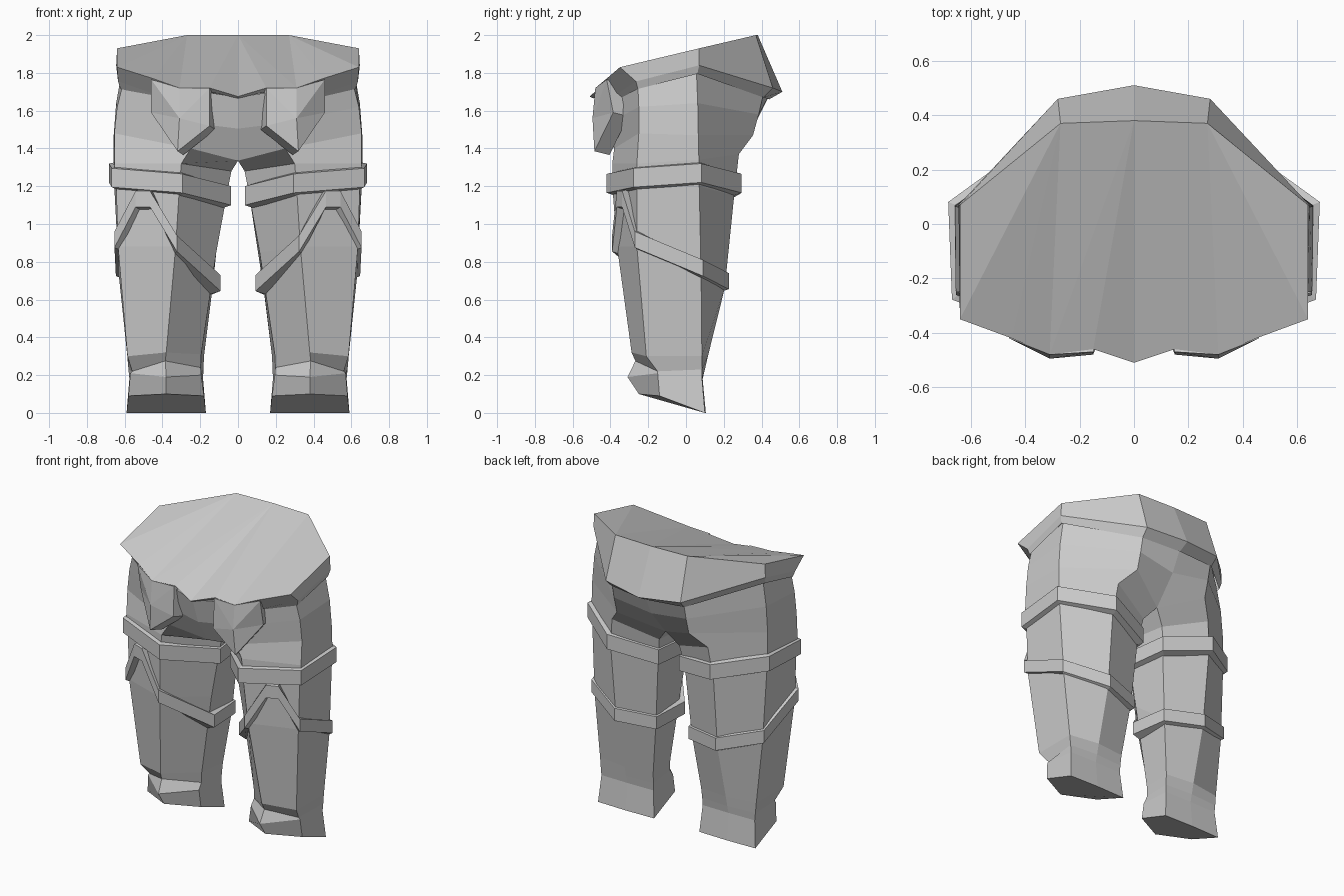
import bpy
from mathutils import Vector

grey = bpy.data.materials.new("plain_grey")
grey.diffuse_color = (0.6, 0.6, 0.6, 1)


def make(name, verts, faces, mirror=True):
    """Flat-shaded mesh, one copy per side when mirrored."""
    for side in ((1, -1) if mirror else (1,)):
        me = bpy.data.meshes.new(name)
        me.from_pydata([(x * side, y, z) for x, y, z in verts], [],
                       [f if side > 0 else f[::-1] for f in faces])
        me.materials.append(grey)
        prefix = ("right_" if side > 0 else "left_") if mirror else ""
        bpy.context.collection.objects.link(bpy.data.objects.new(prefix + name, me))


def loft(name, rings):
    """Closed skin through stacked rings of equal size."""
    n = len(rings[0])
    verts = [p for r in rings for p in r]
    faces = [(r * n + i, r * n + (i + 1) % n, (r + 1) * n + (i + 1) % n, (r + 1) * n + i)
             for r in range(len(rings) - 1) for i in range(n)]
    # No wall between the two mirrored halves
    faces = [f for f in faces if any(abs(verts[i][0]) > 1e-4 for i in f)]
    faces += [tuple(range(n))[::-1], tuple(range((len(rings) - 1) * n, len(rings) * n))]
    make(name, verts, faces)


def strap(name, pts, height, out):
    """Closed band with a rectangular section around a leg."""
    n = len(pts)
    c = sum((Vector(p) for p in pts), Vector()) / n
    verts = []
    for p in pts:
        d = Vector((p[0] - c.x, p[1] - c.y, 0)).normalized()
        p = Vector(p)
        h = Vector((0, 0, height))
        verts += [p + d * out, p + d * out - h, p - d * .03 - h * 1.2, p - d * .03 + h * .12]
    faces = [(i * 4 + k, i * 4 + (k + 1) % 4,
              (i + 1) % n * 4 + (k + 1) % 4, (i + 1) % n * 4 + k)
             for i in range(n) for k in range(4)]
    make(name, verts, [f[::-1] for f in faces])


# Leg: corner order is outer back, back, inner back, inner front, ridge, outer front
sole = [(.59, .1, 0), (.38, .105, 0), (.17, .1, 0), (.18, -.14, .09), (.38, -.25, .1), (.58, -.14, .09)]
toe = [(.575, .085, .18), (.38, .088, .18), (.185, .085, .18), (.195, -.14, .2), (.38, -.31, .19), (.57, -.15, .21)]
ankle = [(.58, .085, .23), (.38, .1, .23), (.183, .088, .23), (.198, -.11, .24), (.385, -.268, .275), (.56, -.15, .22)]
cuff = [(.586, .084, .3), (.38, .116, .3), (.18, .095, .3), (.195, -.11, .31), (.38, -.288, .32), (.585, -.21, .3)]
knee = [(.63, .08, .72), (.38, .205, .66), (.135, .13, .66), (.115, -.12, .85), (.33, -.365, .88), (.635, -.26, .88)]
thigh = [(.655, .07, 1.2), (.385, .255, 1.15), (.1, .155, 1.12), (.06, -.12, 1.15), (.31, -.39, 1.2), (.645, -.26, 1.2)]
groin = [(.66, .068, 1.34), (.36, .28, 1.37), (.075, .18, 1.27), (.035, -.12, 1.28), (.3, -.39, 1.32), (.655, -.26, 1.32)]
hip = [(.658, .065, 1.47), (.27, .355, 1.47), (0, .22, 1.36), (0, -.31, 1.335), (.25, -.38, 1.4), (.655, -.25, 1.48)]
belly = [(.645, .062, 1.64), (.27, .385, 1.58), (0, .37, 1.54), (0, -.43, 1.505), (.28, -.4, 1.54), (.64, -.25, 1.62)]
waist = [(.615, .055, 1.81), (.27, .41, 1.69), (0, .44, 1.68), (0, -.485, 1.67), (.3, -.42, 1.72), (.61, -.255, 1.74)]
loft("leg", [sole, toe, ankle, cuff, knee, thigh, groin, hip, belly, waist])

# Thigh band and crossed knee strap
strap("thigh_band", [(.655, .07, 1.32), (.385, .265, 1.265), (.1, .165, 1.2),
                     (.065, -.13, 1.2), (.3, -.39, 1.265), (.645, -.26, 1.295)], .1, .03)
strap("knee_strap", [(.63, .075, .81), (.38, .205, .74), (.135, .13, .72), (.115, -.12, .73),
                     (.33, -.37, .94), (.46, -.345, 1.175), (.53, -.32, 1.175), (.635, -.26, .96)], .085, .022)

# Waist cover: half outline, mirrored across the middle (top rim, then bottom rim)
top = [(0, .38, 2), (.27, .37, 2), (.64, .07, 1.93), (.64, -.35, 1.83),
       (.45, -.42, 1.77), (.31, -.48, 1.72), (.15, -.46, 1.72), (0, -.51, 1.675)]
low = [(0, .51, 1.7), (.28, .46, 1.72), (.645, .07, 1.84), (.635, -.265, 1.755),
       (.45, -.36, 1.69), (.31, -.45, 1.69), (.15, -.44, 1.7), (0, -.49, 1.665)]
n = len(top)
faces = [(i, n + i, n + i + 1, i + 1) for i in range(n - 1)]
faces += [(1, 2, 3), (1, 3, 4), (1, 4, 5), (0, 1, 5), (0, 5, 6), (0, 6, 7)]
# Rim underside returning to the body
inner = [(0, .44, 1.66), (.275, .41, 1.67), (.633, .06, 1.795), (.622, -.255, 1.715), (.43, -.34, 1.67)]
faces += [(n + i, 2 * n + i, 2 * n + i + 1, n + i + 1) for i in range(4)]
make("waist_cover", top + low + inner, [f if len(f) == 4 else f[::-1] for f in faces])

# Front hip guard: bent plate with a ridge in the middle
front = [(.46, -.42, 1.765), (.31, -.48, 1.72), (.15, -.47, 1.72),
         (.15, -.48, 1.52), (.32, -.485, 1.385), (.46, -.385, 1.59)]
back = [(x - .03, y + .08, z - .02) for x, y, z in front]
faces = [(12, (i + 1) % 6, i) for i in range(6)]
faces += [(i, (i + 1) % 6, 6 + (i + 1) % 6, 6 + i) for i in range(6)]
faces += [tuple(range(6, 12))]
make("hip_guard", front + back + [(.31, -.495, 1.56)], [f[::-1] for f in faces])
